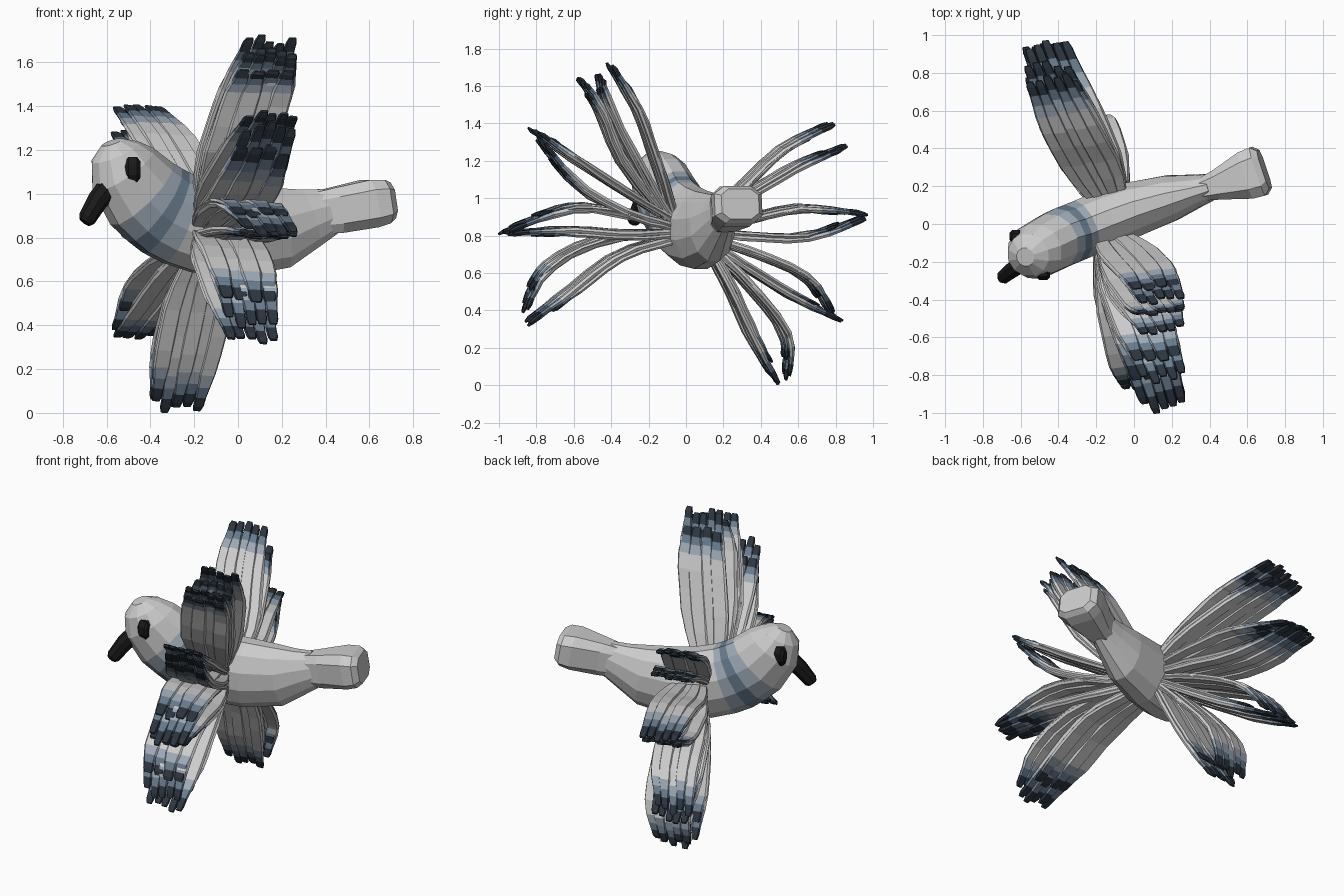
import bpy, bmesh, random
from math import cos, sin, pi
from mathutils import Vector as V

if "Cube" in bpy.data.objects:
    bpy.data.objects.remove(bpy.data.objects["Cube"])

random.seed(4)
AXIS = V((1, 0.14, -0.04)).normalized()      # direction across the feathers


def material(name, col):
    m = bpy.data.materials.new(name)
    m.diffuse_color = (*col, 1)
    m.use_nodes = True
    m.node_tree.nodes["Principled BSDF"].inputs["Base Color"].default_value = m.diffuse_color
    return m


MATS = [material("plumage", (0.62, 0.61, 0.61)), material("pale_blue", (0.34, 0.4, 0.47)),
        material("slate_blue", (0.14, 0.2, 0.27)), material("dark_tip", (0.025, 0.035, 0.05)),
        material("black", (0.01, 0.01, 0.01))]


def loft(bm, rings, mats=None):
    """Skin a list of equal-sized rings and cap both ends."""
    rows = [[bm.verts.new(p) for p in r] for r in rings]
    n = len(rows[0])
    for k in range(len(rows) - 1):
        for i in range(n):
            f = bm.faces.new((rows[k][i], rows[k][(i + 1) % n],
                              rows[k + 1][(i + 1) % n], rows[k + 1][i]))
            f.material_index = mats[k] if mats else 0
    for row, m in ((rows[0], 0), (rows[-1], -1)):
        bm.faces.new(row).material_index = mats[m] if mats else 0


def finish(bm, name):
    bmesh.ops.recalc_face_normals(bm, faces=bm.faces)
    me = bpy.data.meshes.new(name)
    bm.to_mesh(me)
    bm.free()
    for m in MATS:
        me.materials.append(m)
    ob = bpy.data.objects.new(name, me)
    bpy.context.collection.objects.link(ob)
    return ob


def tube(name, stations, sides, mats=None, power=1.0):
    """Loft of superellipse rings; station = x, y, z, half width, half height."""
    pts = [V(s[:3]) for s in stations]
    rings = []
    for i, s in enumerate(stations):
        t = (pts[min(i + 1, len(pts) - 1)] - pts[max(i - 1, 0)]).normalized()
        side = t.cross(V((0, 0, 1))).normalized()
        up = side.cross(t)
        ring = []
        for k in range(sides):
            a = 2 * pi * (k + 0.5) / sides
            c, d = cos(a), sin(a)
            c = abs(c) ** power * (1 if c > 0 else -1)
            d = abs(d) ** power * (1 if d > 0 else -1)
            ring.append(pts[i] + side * c * s[3] + up * d * s[4])
        rings.append(ring)
    bm = bmesh.new()
    loft(bm, rings, mats)
    return finish(bm, name)


def spline(p, s):
    """Catmull-Rom point at s in 0..1."""
    q = [p[0] * 2 - p[1]] + p + [p[-1] * 2 - p[-2]]
    x = min(max(s, 0), 0.9999) * (len(p) - 1)
    i, t = int(x), x - int(x)
    a, b, c, d = q[i:i + 4]
    return 0.5 * (2 * b + (c - a) * t + (2 * a - 5 * b + 4 * c - d) * t * t
                  + (3 * b - a - 3 * c + d) * t ** 3)


STEPS = [0, .12, .25, .4, .55, .68, .79, .86, .92, .97, 1]
SHADE = [0, 0, 0, 0, 0, 0, 1, 2, 3, 3]


def feather_layer(bm, path, n, length, thick, lift):
    """Row of overlapping flat feathers that separate at their tips."""
    for j in range(n):
        o = (j + 0.5) / n - 0.5
        ln = length * (1 - 0.06 * random.random() - 0.2 * max(0, abs(o) - 0.3))
        rings = []
        for s in STEPS:
            q = s * ln
            p = spline(path, q)
            t = (spline(path, min(q + .02, 1)) - spline(path, q - .02)).normalized()
            nrm = t.cross(AXIS).normalized()
            w = 0.17 + 0.12 * min(1, q / 0.3) - 0.05 * max(0, q - 0.6) / 0.4
            hw = w / n * (0.7 if s < .8 else 0.58 if s < .9 else 0.5 if s < 1 else 0.36)
            h = thick * (1 if s < .8 else 0.8 if s < 1 else 0.4)
            p = p + AXIS * o * w + nrm * (lift + 0.004 * (-1) ** j
                                          + 0.003 * random.uniform(-1, 1))
            rings.append([p + AXIS * hw * a + nrm * h * b for a, b in
                          ((-1, 0), (-.8, 1), (.8, 1), (1, 0), (.8, -1), (-.8, -1))])
        loft(bm, rings, SHADE)


def wing(name, tip_x, sheets):
    """Wing of several curved sheets, each path given in the y-z view."""
    for k, pts in enumerate(sheets):
        r0, tip = V(pts[0]), V(pts[-1])
        path = [V((-0.12 + (tip_x + 0.12) * (V(p) - r0).length / (tip - r0).length, *p))
                for p in pts]
        bm = bmesh.new()
        feather_layer(bm, path, 5, 1.0, 0.014, 0)
        lift = 0.015 if k == 0 else -0.015
        feather_layer(bm, path, 4, 0.87, 0.011, lift)
        finish(bm, f"{name}_sheet_{k + 1}")


# Body with the blue neck band
tube("body", [(-.575, -.175, 1.235, .05, .05), (-.56, -.165, 1.19, .115, .12),
              (-.525, -.145, 1.11, .15, .175), (-.44, -.1, 1.0, .157, .205),
              (-.38, -.07, .95, .16, .21), (-.33, -.05, .915, .16, .215),
              (-.27, -.025, .885, .16, .217), (-.16, .02, .85, .16, .22),
              (0, .08, .83, .15, .215), (.2, .14, .845, .125, .19),
              (.33, .175, .89, .09, .14), (.42, .2, .92, .07, .11)],
     12, [0, 0, 0, 1, 2, 1, 0, 0, 0, 0, 0])

# Flared, boxy tail
tube("tail", [(.35, .18, .91, .06, .1), (.45, .21, .925, .085, .11),
              (.6, .26, .955, .135, .115), (.66, .28, .965, .14, .105),
              (.69, .29, .97, .11, .085)], 8, power=0.6)

# Beak and eyes
tube("beak", [(-.58, -.2, 1.04, .05, .055), (-.64, -.24, .97, .045, .05),
              (-.69, -.28, .885, .038, .042), (-.7, -.285, .87, .025, .03)], 8, [4] * 3)
for nm, x, y in (("near_eye", -.48, -.265), ("far_eye", -.625, -.065)):
    tube(nm, [(x - .035, y, 1.11, .02, .04), (x - .02, y, 1.11, .035, .062),
              (x + .02, y, 1.11, .035, .062), (x + .035, y, 1.11, .02, .04)], 8, [4] * 3)

# Four wings on the near side (-y), top to bottom
wing("near_top_wing", .16, [
    [(-.07, .9), (-.16, 1.18), (-.27, 1.48), (-.42, 1.73)],
    [(-.08, .88), (-.27, 1.2), (-.42, 1.5), (-.47, 1.67)],
    [(-.08, .87), (-.34, 1.2), (-.46, 1.48), (-.58, 1.65)]])
wing("near_upper_wing", .17, [
    [(-.06, .87), (-.33, 1.03), (-.59, 1.2), (-.84, 1.38)],
    [(-.06, .85), (-.3, .92), (-.57, 1.07), (-.82, 1.35)]])
wing("near_middle_wing", .17, [
    [(-.06, .84), (-.34, .91), (-.62, .94), (-1.0, .81)],
    [(-.06, .82), (-.34, .81), (-.62, .83), (-.98, .81)]])
wing("near_lower_wing", .07, [
    [(-.06, .81), (-.45, .77), (-.74, .62), (-.88, .37)],
    [(-.06, .79), (-.36, .7), (-.6, .52), (-.86, .32)]])

# Four wings on the far side (+y), top to bottom
wing("far_upper_wing", -.48, [
    [(.1, .9), (.3, 1.07), (.52, 1.27), (.82, 1.42)],
    [(.1, .88), (.34, 1.02), (.6, 1.17), (.88, 1.29)]])
wing("far_middle_wing", -.49, [
    [(.1, .87), (.35, .9), (.62, .95), (1.02, .91)],
    [(.1, .82), (.35, .79), (.65, .79), (.98, .91)]])
wing("far_lower_wing", -.47, [
    [(.1, .8), (.4, .7), (.65, .58), (.8, .36)],
    [(.1, .77), (.3, .64), (.56, .48), (.86, .33)]])
wing("far_bottom_wing", -.29, [
    [(.12, .76), (.36, .52), (.54, .27), (.54, .02)],
    [(.1, .76), (.24, .5), (.35, .26), (.5, -.01)]])
